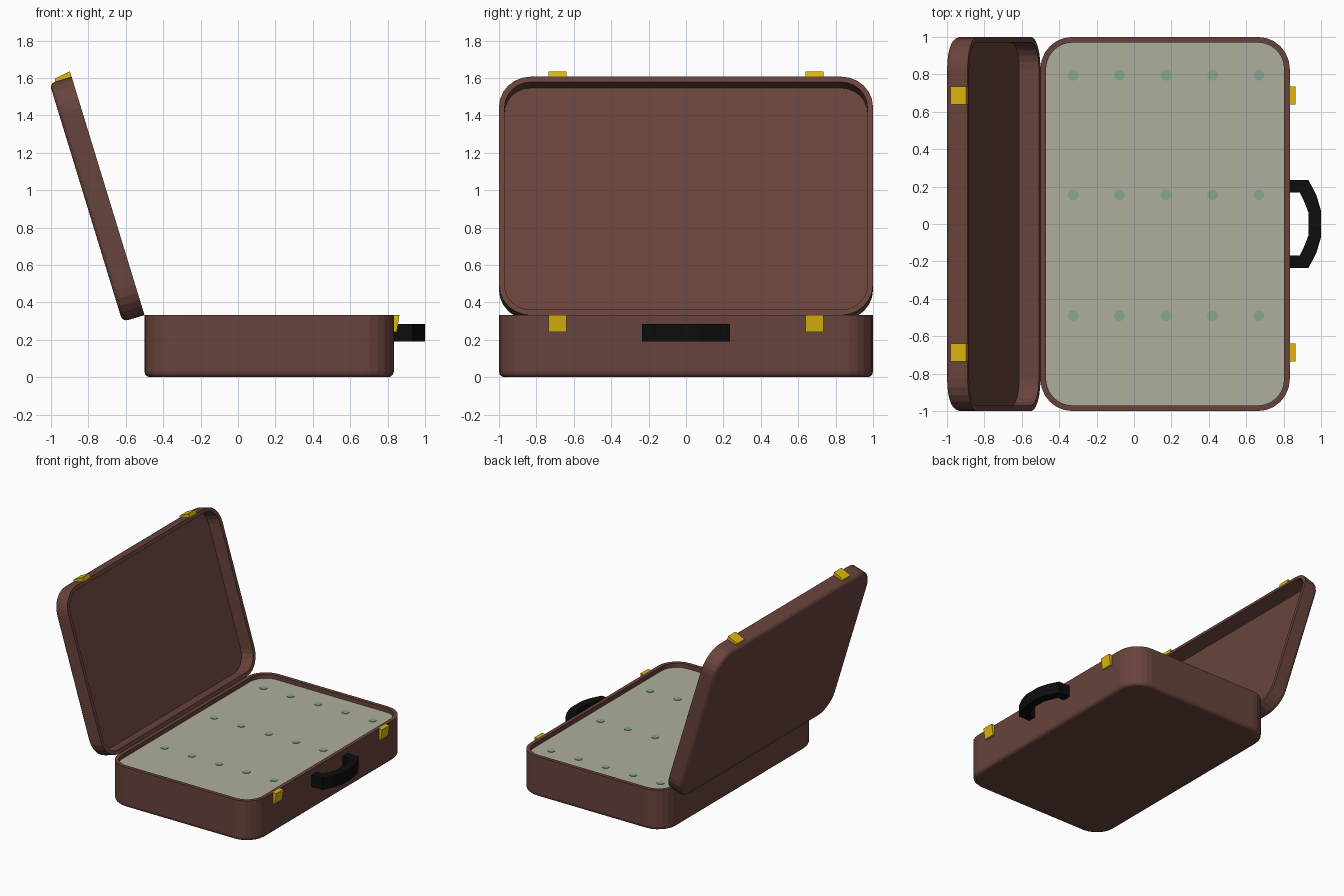
import bpy, bmesh, math
from mathutils import Matrix

if "Cube" in bpy.data.objects:
    bpy.data.objects.remove(bpy.data.objects["Cube"])


def material(name, rgb):
    m = bpy.data.materials.new(name)
    m.diffuse_color = (*rgb, 1)
    m.use_nodes = True
    m.node_tree.nodes["Principled BSDF"].inputs["Base Color"].default_value = m.diffuse_color
    return m


LEATHER = material("brown leather", (0.14, 0.057, 0.045))
LINING = material("pale grey lining", (0.42, 0.42, 0.34))
BRASS = material("yellow brass", (0.72, 0.48, 0.004))
BLACK = material("black grip", (0.004, 0.004, 0.004))
GREEN = material("muted green", (0.235, 0.39, 0.29))

LENGTH, WALL, RADIUS, BEVEL = 1.333, 0.03, 0.17, 0.03


def finish(name, bm, mat, matrix=Matrix()):
    bmesh.ops.recalc_face_normals(bm, faces=bm.faces)
    me = bpy.data.meshes.new(name)
    bm.to_mesh(me)
    bm.free()
    me.materials.append(mat)
    ob = bpy.data.objects.new(name, me)
    ob.matrix_world = matrix
    bpy.context.collection.objects.link(ob)
    return ob


def outline(inset, z, x0, steps=6):
    """Rounded rectangle spanning x0..x0+LENGTH and y -1..1, shrunk by inset."""
    pts = []
    r = RADIUS - inset
    cx, cy = LENGTH / 2 - RADIUS, 1 - RADIUS
    for i, (sx, sy) in enumerate([(1, 1), (-1, 1), (-1, -1), (1, -1)]):
        for k in range(steps + 1):
            a = math.pi / 2 * (i + k / steps)
            pts.append((x0 + LENGTH / 2 + sx * cx + r * math.cos(a),
                        sy * cy + r * math.sin(a), z))
    return pts


def loft(name, profile, x0, mat, matrix=Matrix()):
    """Skin a stack of (inset, z) rounded rectangles and cap both ends."""
    bm = bmesh.new()
    rings = [[bm.verts.new(p) for p in outline(i, z, x0)] for i, z in profile]
    for a, b in zip(rings, rings[1:]):
        for k in range(len(a)):
            n = (k + 1) % len(a)
            bm.faces.new((a[k], a[n], b[n], b[k]))
    bm.faces.new(rings[0])
    bm.faces.new(rings[-1])
    return finish(name, bm, mat, matrix)


def tray(name, z_bottom, z_rim, z_floor, x0, matrix=Matrix()):
    """Open shell with a rounded bottom edge."""
    prof = []
    for k in range(4):
        a = math.pi / 2 * k / 3
        prof.append((BEVEL * (1 - math.sin(a)), z_bottom + BEVEL * (1 - math.cos(a))))
    prof += [(0, z_rim), (WALL, z_rim), (WALL, z_floor)]
    return loft(name, prof, x0, LEATHER, matrix)


def extrude(name, pts, axis, lo, hi, mat, matrix=Matrix()):
    """Extrude a 2D outline along 'y' (points are x, z) or 'z' (points are x, y)."""
    def place(p, h):
        return (p[0], h, p[1]) if axis == "y" else (p[0], p[1], h)
    bm = bmesh.new()
    a = [bm.verts.new(place(p, lo)) for p in pts]
    b = [bm.verts.new(place(p, hi)) for p in pts]
    bm.faces.new(a)
    bm.faces.new(b)
    for k in range(len(a)):
        n = (k + 1) % len(a)
        bm.faces.new((a[k], a[n], b[n], b[k]))
    return finish(name, bm, mat, matrix)


# Case shells: the lid is hinged at the back top edge of the base
X0, RIM = -0.5, 0.332
hinge = Matrix.Translation((X0, 0, RIM)) @ Matrix.Rotation(math.radians(73), 4, "Y")
tray("case_base", 0, RIM, 0.02, X0)
tray("case_lid", -0.123, 0, -0.11, -LENGTH, hinge)

# Lining panel just under the rim of the base
PANEL = RIM - 0.035
loft("lining_panel", [(WALL, PANEL - 0.02), (WALL, PANEL)], X0, LINING)

# Green dots on the lining
bm = bmesh.new()
for x in (-0.325, -0.078, 0.172, 0.42, 0.668):
    for y in (0.795, 0.155, -0.49):
        bmesh.ops.create_cone(bm, cap_ends=True, segments=12, radius1=0.029,
                              radius2=0.029, depth=0.006,
                              matrix=Matrix.Translation((x, y, PANEL + 0.001)))
finish("lining_dots", bm, GREEN)

# Wedge latches, one pair on the base and one on the lid
FRONT = X0 + LENGTH
for side, y in (("right", 0.688), ("left", -0.688)):
    extrude("base_latch_" + side,
            [(FRONT - 0.005, RIM), (FRONT + 0.03, RIM),
             (FRONT + 0.016, RIM - 0.09), (FRONT - 0.005, RIM - 0.09)],
            "y", y - 0.048, y + 0.048, BRASS)
    extrude("lid_latch_" + side,
            [(-LENGTH + 0.005, 0), (-LENGTH - 0.03, 0),
             (-LENGTH - 0.016, -0.09), (-LENGTH + 0.005, -0.09)],
            "y", y - 0.048, y + 0.048, BRASS, hinge)

# Carrying handle: half outline mirrored in y
outer = [(FRONT - 0.005, 0.235), (0.933, 0.235), (0.975, 0.155), (1.0, 0.07)]
inner = [(0.933, 0.06), (0.912, 0.115), (0.887, 0.168), (FRONT - 0.005, 0.168)]
mirror = lambda pts: [(x, -y) for x, y in reversed(pts)]
extrude("handle", outer + mirror(outer) + mirror(inner) + inner,
        "z", 0.19, 0.285, BLACK)
